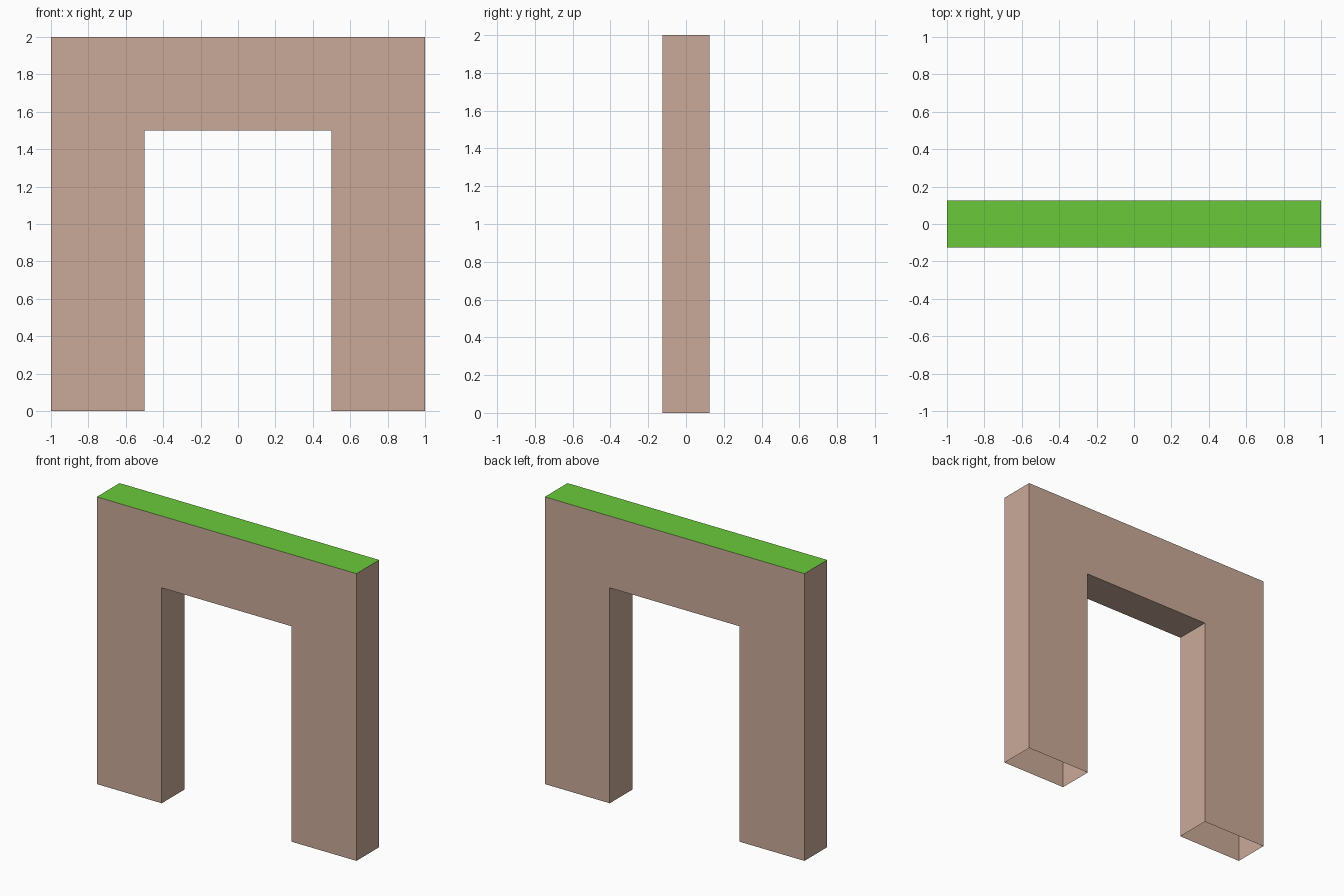
import bpy, bmesh

if "Cube" in bpy.data.objects:
    bpy.data.objects.remove(bpy.data.objects["Cube"])


def material(name, rgb):
    m = bpy.data.materials.new(name)
    m.diffuse_color = (*rgb, 1.0)
    m.use_nodes = True
    m.node_tree.nodes["Principled BSDF"].inputs["Base Color"].default_value = m.diffuse_color
    return m


dirt = material("dirt_brown", (0.584, 0.402, 0.314))
grass = material("grass_green", (0.144, 0.591, 0.042))

DEPTH = 0.25

# Arch outline: right half, mirrored to make the left half
half = [(0.5, 1.5), (0.5, 0.0), (1.0, 0.0), (1.0, 2.0)]
outline = half + [(-x, z) for x, z in reversed(half)]

# Extrude the outline through the depth
bm = bmesh.new()
front = bm.faces.new([bm.verts.new((x, -DEPTH / 2, z)) for x, z in outline])
ext = bmesh.ops.extrude_face_region(bm, geom=[front], use_keep_orig=True)
bmesh.ops.translate(bm, vec=(0, DEPTH, 0),
                    verts=[g for g in ext["geom"] if isinstance(g, bmesh.types.BMVert)])
bmesh.ops.recalc_face_normals(bm, faces=bm.faces[:])

# Grass on the top face, open undersides on the legs
for f in bm.faces:
    f.material_index = 1 if f.normal.z > 0.5 else 0
feet = [f for f in bm.faces if all(v.co.z < 0.01 for v in f.verts)]
bmesh.ops.delete(bm, geom=feet, context='FACES_ONLY')

mesh = bpy.data.meshes.new("arch")
bm.to_mesh(mesh)
bm.free()
mesh.materials.append(dirt)
mesh.materials.append(grass)
arch = bpy.data.objects.new("arch", mesh)
bpy.context.collection.objects.link(arch)
